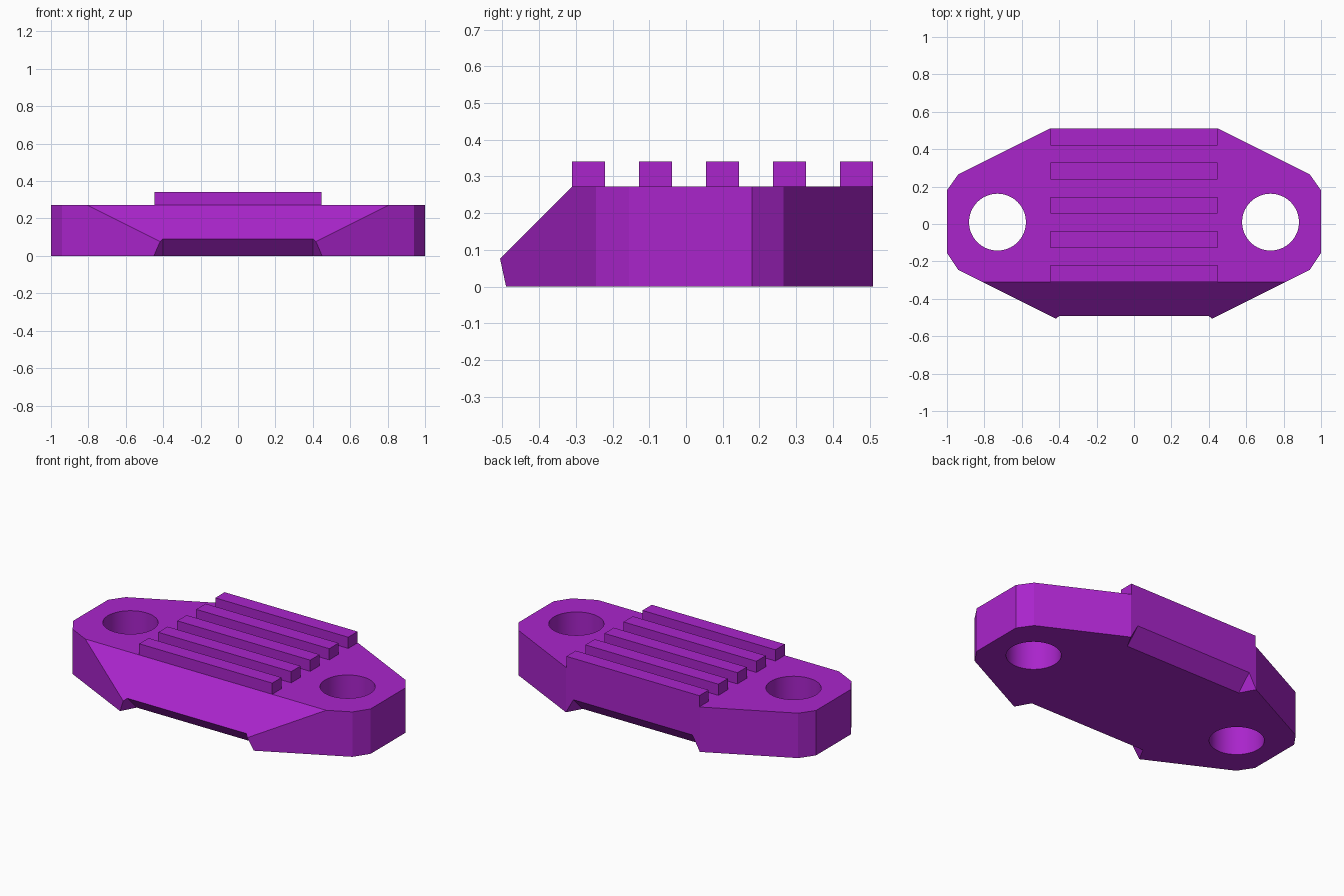
import bpy, bmesh, math
from mathutils import Vector

if "Cube" in bpy.data.objects:
    bpy.data.objects.remove(bpy.data.objects["Cube"])

purple = bpy.data.materials.new("purple")
purple.diffuse_color = (0.40, 0.018, 0.60, 1)
purple.use_nodes = True
purple.node_tree.nodes["Principled BSDF"].inputs["Base Color"].default_value = purple.diffuse_color

TOP = 0.273


def finish(name, bm):
    bmesh.ops.recalc_face_normals(bm, faces=bm.faces)
    me = bpy.data.meshes.new(name)
    bm.to_mesh(me)
    bm.free()
    me.materials.append(purple)
    ob = bpy.data.objects.new(name, me)
    bpy.context.collection.objects.link(ob)
    return ob


def prism(name, points, offset):
    """Extrude a closed polygon along an offset vector."""
    bm = bmesh.new()
    face = bm.faces.new([bm.verts.new(p) for p in points])
    ext = bmesh.ops.extrude_face_region(bm, geom=[face])
    verts = [v for v in ext["geom"] if isinstance(v, bmesh.types.BMVert)]
    bmesh.ops.translate(bm, verts=verts, vec=Vector(offset))
    return finish(name, bm)


def hull(name, points):
    bm = bmesh.new()
    for p in points:
        bm.verts.new(p)
    bmesh.ops.convex_hull(bm, input=bm.verts)
    return finish(name, bm)


# Body: outline extruded upwards
half = [(0.34, -0.545), (0.94, -0.245), (1.0, -0.155),
        (1.0, 0.18), (0.94, 0.265), (0.45, 0.51)]
outline = half + [(-x, y) for x, y in reversed(half)]
body = prism("body", [(x, y, 0) for x, y in outline], (0, 0, TOP))

cutters = []

# Sloped front face
cutters.append(prism("slope_cutter", [(-1.2, -0.21, 0.373), (-1.2, -0.71, -0.127),
                                      (-1.2, -0.71, 0.373)], (2.4, 0, 0)))

# Undercut notches with flared ends, front and back
notch = [(0.40, -0.35, -0.05), (0.40, -0.55, 0.15),
         (0.55, -0.62, -0.05), (0.55, -0.82, 0.15)]
for label, flip in (("front", False), ("back", True)):
    cutters.append(hull(label + "_notch_cutter",
                        [(s * x, 0.02 - y if flip else y, z)
                         for x, y, z in notch for s in (-1, 1)]))

# Bolt holes
N = 64
for s in (-1, 1):
    ring = [(s * 0.73 + 0.152 * math.cos(2 * math.pi * i / N),
             0.01 + 0.152 * math.sin(2 * math.pi * i / N), -0.1) for i in range(N)]
    cutters.append(prism("hole_cutter", ring, (0, 0, 0.6)))

bpy.context.view_layer.objects.active = body
body.select_set(True)
for c in cutters:
    mod = body.modifiers.new(c.name, 'BOOLEAN')
    mod.operation = 'DIFFERENCE'
    mod.solver = 'EXACT'
    mod.object = c
    bpy.ops.object.modifier_apply(modifier=mod.name)
for c in cutters:
    bpy.data.objects.remove(c)

# Smooth hole walls, sharp edges elsewhere
bpy.ops.object.shade_smooth_by_angle(angle=math.radians(15))

# Raised grip ribs
for i in range(5):
    y = -0.31 + i * 0.1825
    prism("grip_rib", [(-0.447, y, TOP), (0.447, y, TOP),
                       (0.447, y + 0.09, TOP), (-0.447, y + 0.09, TOP)],
          (0, 0, 0.068))
